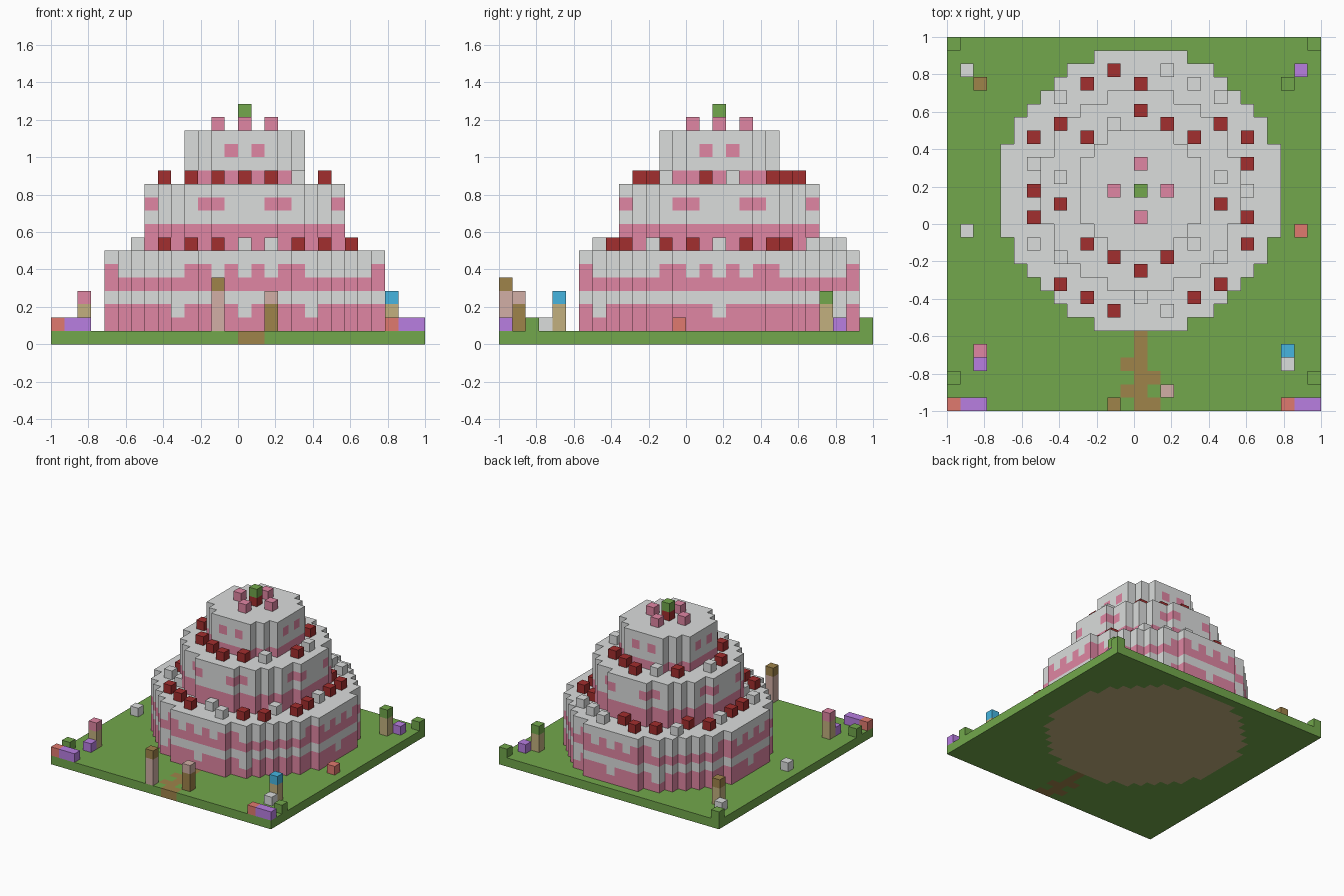
import bpy
from mathutils import Vector

if "Cube" in bpy.data.objects:
    bpy.data.objects.remove(bpy.data.objects["Cube"])

N = 28                # blocks along the lawn
U = 2 / N             # block size
CX, CY = 14, 16       # block at the middle of the cake


# Materials, from display colours
def linear(c):
    c /= 255
    return c / 12.92 if c <= 0.04045 else ((c + 0.055) / 1.055) ** 2.4


PALETTE = {
    "grass_green": (114, 167, 76), "cream_white": (219, 221, 220),
    "icing_pink": (224, 134, 163), "cherry_red": (162, 46, 46),
    "biscuit_tan": (194, 176, 126), "earth_brown": (159, 131, 74),
    "dusty_mauve": (210, 175, 166), "petal_purple": (184, 126, 225),
    "petal_blue": (70, 181, 224), "petal_coral": (224, 122, 111),
}
MATS = {}
for name, rgb in PALETTE.items():
    m = bpy.data.materials.new(name)
    m.use_nodes = True
    col = (*[linear(c) for c in rgb], 1)
    m.diffuse_color = col
    m.node_tree.nodes["Principled BSDF"].inputs["Base Color"].default_value = col
    MATS[name] = m

PARTS = {}


def block(part, i, j, k, color):
    PARTS.setdefault(part, {})[(i, j, k)] = color


def disc(r):
    span = range(-r, r + 1)
    return [(x, y) for x in span for y in span if x * x + y * y <= (r + 0.5) ** 2]


def mirrored(points):
    return {(sx * x, sy * y) for x, y in points for sx in (1, -1) for sy in (1, -1)}


def both_ways(points):
    return mirrored(points + [(y, x) for x, y in points])


# Lawn with a biscuit base below the cake and a winding path
base = set(disc(10))
path = {(14, j) for j in range(6)} | {(13, 3), (15, 2), (13, 1), (15, 0)}
for i in range(N):
    for j in range(N):
        color = "grass_green"
        if (i - CX, j - CY) in base:
            color = "biscuit_tan"
        elif (i, j) in path:
            color = "earth_brown"
        block("lawn", i, j, 0, color)

# Cake tiers: radius, first layer, layer count, pink layers,
# and layers whose listed outer blocks take the other colour
DRIPS = both_ways([(1, 10), (3, 10), (4, 9)])
LOW_DRIPS = both_ways([(0, 10)]) | mirrored([(5, 9)])
TIERS = {
    "lower_tier": (10, 1, 6, {1, 2, 4}, {2: LOW_DRIPS, 5: DRIPS}),
    "middle_tier": (7, 7, 5, {7, 8}, {10: both_ways([(2, 7), (3, 6)])}),
    "upper_tier": (4, 12, 4, {12}, {14: both_ways([(1, 4)])}),
}
for part, (r, start, count, pinks, spots) in TIERS.items():
    for k in range(start, start + count):
        for x, y in disc(r):
            pink = (k in pinks) != ((x, y) in spots.get(k, ()))
            block(part, CX + x, CY + y, k, "icing_pink" if pink else "cream_white")


# Rings of cherries and cream dollops on the two ledges
def garnish(level, ring, cream):
    for x, y in ring:
        if (x, y) in cream:
            block(level + "_cream_dollops", CX + x, CY + y, k_of[level], "cream_white")
        else:
            block(level + "_cherries", CX + x, CY + y, k_of[level], "cherry_red")


k_of = {"lower": 7, "middle": 12}
garnish("lower",
        mirrored([(0, 8), (2, 9), (4, 8), (6, 7), (6, 5), (8, 4), (8, 2), (8, 0)]),
        {(2, 9), (4, 8), (-6, 7), (6, 7), (-8, 2), (8, 0), (-8, -4),
         (6, -5), (-6, -5), (0, -8), (2, -9)})
garnish("middle",
        mirrored([(0, 6), (2, 5), (4, 4), (6, 1)]),
        {(-2, 5), (-6, 1), (6, 1), (4, -4)})

# Topping: a cherry with a leaf and four pink sweets
block("top_cherry", CX, CY, 16, "cherry_red")
block("top_leaf", CX, CY, 17, "grass_green")
for x, y in both_ways([(0, 2)]):
    block("top_sweets", CX + x, CY + y, 16, "icing_pink")


# Posts on the lawn: stem colour, height and cap colour
def post(part, i, j, stem, height, cap):
    for k in range(1, height):
        block(part, i, j, k, stem)
    block(part, i, j, height, cap)


post("left_gate_post", 12, 0, "dusty_mauve", 4, "earth_brown")
post("right_gate_post", 16, 1, "earth_brown", 3, "dusty_mauve")
post("pink_lollipop", 2, 4, "biscuit_tan", 3, "icing_pink")
post("blue_lollipop", 25, 4, "biscuit_tan", 3, "petal_blue")
post("green_lollipop", 25, 24, "biscuit_tan", 3, "grass_green")
post("brown_lollipop", 2, 24, "biscuit_tan", 3, "earth_brown")

# Small blocks on the lawn
SMALL = {
    "shrubs": ("grass_green", [(0, 27), (27, 27), (0, 2), (27, 2)]),
    "coral_flowers": ("petal_coral", [(0, 0), (25, 0), (26, 13)]),
    "purple_flowers": ("petal_purple",
                       [(1, 0), (2, 0), (26, 0), (27, 0), (2, 3), (26, 25)]),
    "white_flowers": ("cream_white", [(1, 25), (1, 13), (25, 3)]),
}
for part, (color, spots) in SMALL.items():
    for i, j in spots:
        block(part, i, j, 1, color)

# Turn every part into a mesh of its exposed block faces
TAKEN = {c for cells in PARTS.values() for c in cells}
ORIGIN = Vector((-1, -1, 0))


def build(part, cells):
    verts, faces, tints = {}, [], []
    used = sorted(set(cells.values()))
    for cell, color in cells.items():
        for axis in range(3):
            for side in (0, 1):
                near = list(cell)
                near[axis] += 2 * side - 1
                if tuple(near) in TAKEN:
                    continue
                a, b = (axis + 1) % 3, (axis + 2) % 3
                quad = []
                for da, db in ((0, 0), (1, 0), (1, 1), (0, 1)):
                    p = list(cell)
                    p[axis] += side
                    p[a] += da
                    p[b] += db
                    quad.append(verts.setdefault(tuple(p), len(verts)))
                faces.append(quad if side else quad[::-1])
                tints.append(used.index(color))
    mesh = bpy.data.meshes.new(part)
    mesh.from_pydata([ORIGIN + Vector(p) * U for p in verts], [], faces)
    for color in used:
        mesh.materials.append(MATS[color])
    for poly, tint in zip(mesh.polygons, tints):
        poly.material_index = tint
    mesh.update()
    bpy.context.collection.objects.link(bpy.data.objects.new(part, mesh))


for part, cells in PARTS.items():
    build(part, cells)
